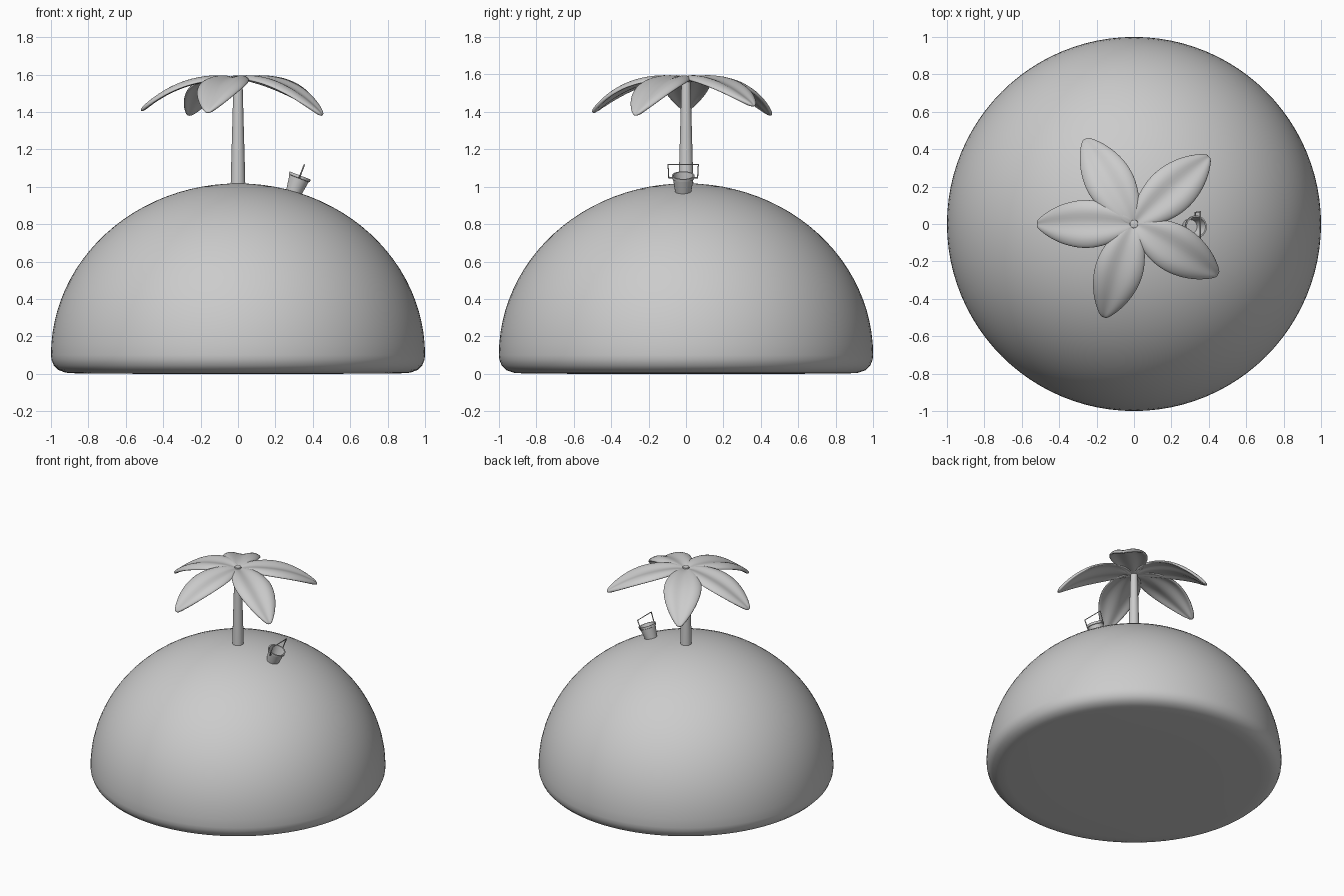
import bpy, bmesh, math
from mathutils import Vector, Matrix

if "Cube" in bpy.data.objects:
    bpy.data.objects.remove(bpy.data.objects["Cube"])


def make_object(name, bm, angle=40):
    bmesh.ops.remove_doubles(bm, verts=bm.verts, dist=1e-5)
    bmesh.ops.recalc_face_normals(bm, faces=bm.faces)
    mesh = bpy.data.meshes.new(name)
    bm.to_mesh(mesh)
    bm.free()
    ob = bpy.data.objects.new(name, mesh)
    bpy.context.collection.objects.link(ob)
    bpy.ops.object.select_all(action='DESELECT')
    ob.select_set(True)
    bpy.context.view_layer.objects.active = ob
    bpy.ops.object.shade_smooth_by_angle(angle=math.radians(angle))
    return ob


def lathe(name, profile, steps, angle=40):
    """Spin a list of (radius, z) points around the z axis."""
    bm = bmesh.new()
    vs = [bm.verts.new((r, 0, z)) for r, z in profile]
    es = [bm.edges.new(p) for p in zip(vs, vs[1:])]
    bmesh.ops.spin(bm, geom=vs + es, cent=(0, 0, 0), axis=(0, 0, 1),
                   angle=2 * math.pi, steps=steps, use_duplicate=False)
    return make_object(name, bm, angle)


# Island: domed top with a rounded lower edge and flat underside
dome = [(0, 0), (0.5, 0), (0.86, 0.002), (0.92, 0.006), (0.96, 0.02), (0.985, 0.045), (0.997, 0.075)]
for i in range(25):
    a = math.pi / 2 * i / 24
    dome.append((math.cos(a) if i < 24 else 0, 0.1 + 0.918 * math.sin(a)))
lathe("island", dome, 96, 60)

# Palm trunk
lathe("palm_trunk", [(0, 0.97), (0.04, 0.97), (0.037, 1.1), (0.03, 1.35),
                     (0.024, 1.57), (0.022, 1.59), (0, 1.595)], 24)

# Palm leaves: arched strips with a central groove
SPINE = [(0.0, 1.565, 0.022), (0.04, 1.577, 0.058), (0.1, 1.583, 0.095),
         (0.2, 1.573, 0.13), (0.3, 1.547, 0.133), (0.4, 1.499, 0.105),
         (0.48, 1.442, 0.058), (0.525, 1.402, 0.012)]
SECTION = [(-1, -0.10), (-0.55, 0.14), (0, -0.14), (0.55, 0.14), (1, -0.10)]


def leaf(name, degrees, length, tip_z):
    bm = bmesh.new()
    k = (1.583 - tip_z) / (1.583 - 1.402)
    s = length / 0.525
    rows = []
    for r, z, w in SPINE:
        zz = 1.583 - (1.583 - z) * k if r > 0.1 else z
        rows.append([bm.verts.new((r * s, u * w, zz + h * w)) for u, h in SECTION])
    for a, b in zip(rows, rows[1:]):
        for i in range(len(SECTION) - 1):
            bm.faces.new((a[i], b[i], b[i + 1], a[i + 1]))
    bm.transform(Matrix.Rotation(math.radians(degrees), 4, 'Z'))
    ob = make_object(name, bm, 180)
    sol = ob.modifiers.new("thickness", 'SOLIDIFY')
    sol.thickness = 0.022
    sol.offset = 0
    sub = ob.modifiers.new("smooth", 'SUBSURF')
    sub.levels = sub.render_levels = 2


for n, spec in enumerate([(42, 0.54, 1.43), (120, 0.525, 1.38), (180, 0.52, 1.405),
                          (252, 0.525, 1.395), (329, 0.525, 1.38)]):
    leaf("palm_leaf_%d" % (n + 1), *spec)

# Bucket: hollow tapered pail with a rim, leaning with the slope
place = Matrix.Translation((0.292, -0.015, 0.955)) @ Matrix.Rotation(math.radians(21), 4, 'Y')
bucket = lathe("bucket", [(0, 0), (0.04, 0), (0.055, 0.096), (0.06, 0.098), (0.061, 0.113),
                          (0.053, 0.113), (0.036, 0.008), (0, 0.008)], 24)
bucket.matrix_world = place

# Bucket handle: squared wire loop hinged at the rim
curve = bpy.data.curves.new("bucket_handle", 'CURVE')
curve.dimensions = '3D'
curve.bevel_depth = 0.004
curve.bevel_resolution = 2
curve.use_fill_caps = True
points = [(-0.055, 0.1), (-0.077, 0.1), (-0.081, 0.175), (0.081, 0.175), (0.077, 0.1), (0.055, 0.1)]
spline = curve.splines.new('POLY')
spline.points.add(len(points) - 1)
for p, (y, z) in zip(spline.points, points):
    p.co = (0, y, z, 1)
handle = bpy.data.objects.new("bucket_handle", curve)
bpy.context.collection.objects.link(handle)
handle.matrix_world = place
